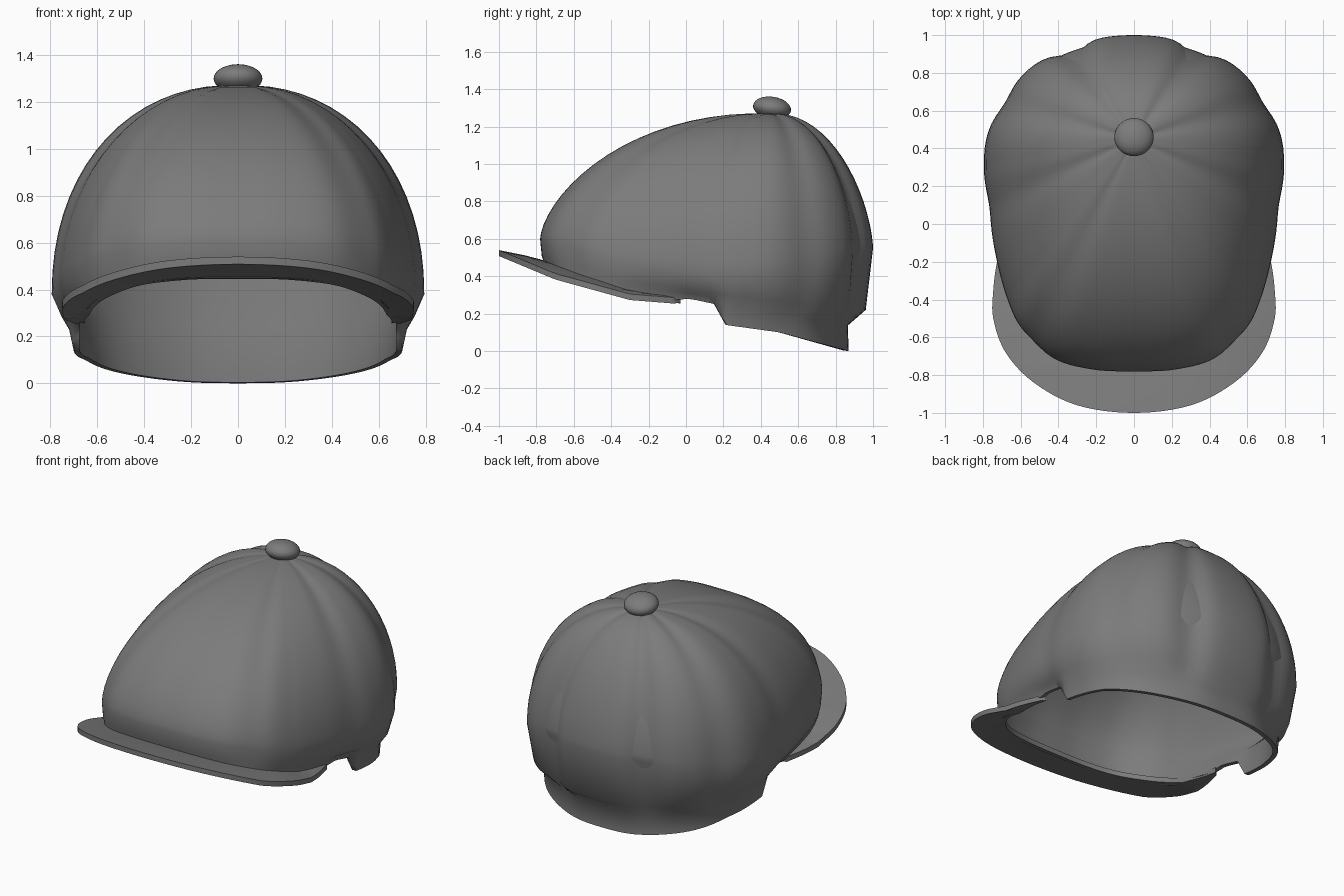
import bpy, bmesh
from math import sin, cos, pi, exp, atan2, degrees
from mathutils import Vector

if "Cube" in bpy.data.objects:
    bpy.data.objects.remove(bpy.data.objects["Cube"])

cloth = bpy.data.materials.new("dark_cloth")
cloth.diffuse_color = (.2, .2, .2, 1)
cloth.use_nodes = True
cloth.node_tree.nodes["Principled BSDF"].inputs["Base Color"].default_value = cloth.diffuse_color

def interp(table, y):
    if y <= table[0][0]:
        return table[0][1]
    for (a, za), (b, zb) in zip(table, table[1:]):
        if y <= b:
            return za + (zb - za) * (y - a) / (b - a)
    return table[-1][1]

def catmull(p0, p1, p2, p3, t):
    return 0.5 * (2 * p1 + (p2 - p0) * t + (2 * p0 - 5 * p1 + 4 * p2 - p3) * t * t
                  + (3 * p1 - p0 - 3 * p2 + p3) * t ** 3)

def outline(half, n=6):
    """Closed smooth outline from its right half (front to back)."""
    pts = [Vector(p) for p in half] + [Vector((-x, y)) for x, y in half[-2:0:-1]]
    m = len(pts)
    return [catmull(*(pts[(i + k - 1) % m] for k in range(4)), j / n)
            for i in range(m) for j in range(n)]

def finish(bm, name, angle):
    bmesh.ops.recalc_face_normals(bm, faces=bm.faces)
    me = bpy.data.meshes.new(name)
    bm.to_mesh(me)
    bm.free()
    me.materials.append(cloth)
    ob = bpy.data.objects.new(name, me)
    bpy.context.collection.objects.link(ob)
    bpy.ops.object.select_all(action='DESELECT')
    ob.select_set(True)
    bpy.context.view_layer.objects.active = ob
    bpy.ops.object.shade_smooth_by_angle(angle=angle)
    return ob

def skin(bm, rings, closed=True):
    for a, b in zip(rings, rings[1:]):
        n = len(a)
        for i in range(n if closed else n - 1):
            j = (i + 1) % n
            bm.faces.new((a[i], a[j], b[j], b[i]))

# Outlines seen from above: fullest part of the crown, and the head band
full = outline([(0, -.78), (.22, -.77), (.44, -.71), (.59, -.58), (.67, -.4), (.725, -.2), (.77, .05),
                (.795, .3), (.77, .5), (.67, .7), (.49, .87), (.25, .97), (0, 1.0)])
band = outline([(0, -.76), (.22, -.75), (.43, -.69), (.57, -.56), (.64, -.4), (.67, -.2), (.69, .05),
                (.7, .25), (.67, .45), (.58, .63), (.43, .76), (.22, .85), (0, .87)])
# Heights by y
Z_FULL = [(-.78, .6), (-.4, .48), (0, .42), (.3, .38), (.6, .42), (1, .55)]
Z_LOW = [(-.78, .51), (-.4, .39), (0, .33), (.3, .29), (.6, .26), (1, .22)]
Z_RIM = [(-.76, .45), (-.4, .32), (-.1, .27), (.02, .28), (.16, .25), (.21, .14), (.5, .1), (.87, 0)]
Z_BRIM = [(-1, .54), (-.7, .415), (-.3, .305), (-.05, .285)]
APEX = Vector((0, .45))
SEAMS = [(35, .08, 9), (74, .03, 8), (115, .012, 7), (153, .016, 6)]   # angle from back, depth, width

def crown_ring(a, inner=False):
    ring = []
    for f in full:
        d = f - APEX
        ang = abs(degrees(atan2(d.x, d.y)))
        groove = [(exp(-((ang - s) / w) ** 2), dep) for s, dep, w in SEAMS]
        g = max(v for v, _ in groove)
        cut = sum(v * dep for v, dep in groove)
        p = .94 + .36 * (d.y / d.length) ** 2
        zm = interp(Z_FULL, f.y)
        h = max(cos(a), 0) ** p
        if inner:
            q = APEX + d * sin(a) * .95
            z = zm + (1.225 - zm) * h
        else:
            q = APEX + d * sin(a) * (1 - cut * (1 - .4 * h))
            z = zm + (1.27 - zm) * h + .022 * sin(2 * a) * (1 - .7 * g)
        ring.append((q.x, q.y, z))
    return ring

# Crown shell: outer dome, tuck (tight at the back, soft at the sides), head band, lining
K = 18
angles = [(i + 1) / K * pi / 2 for i in range(K)]
rows = [crown_ring(a) for a in angles]
low, tuck, rim, rim_in, lining = [], [], [], [], []
for f, b, c in zip(full, band, rows[-1]):
    m = Vector(c[:2])
    back = min(1, max(0, (f.y - .45) / .45))
    q = m.lerp(b, .42 - .12 * back)
    t = m.lerp(b, .78 + .26 * back)
    zl, zr = interp(Z_LOW, f.y), interp(Z_RIM, b.y)
    low.append((q.x, q.y, zl))
    tuck.append((t.x, t.y, zl + (zr - zl) * .38))
    rim.append((b.x, b.y, zr))
    i = b * .965
    rim_in.append((i.x, i.y, zr + .004))
    i = b * .98
    lining.append((i.x, i.y, zl + .02))
rows += [low, tuck, rim, rim_in, lining]
rows += [crown_ring(a, True) for a in reversed(angles)]
bm = bmesh.new()
rings = [[bm.verts.new(co) for co in r] for r in rows]
skin(bm, rings)
for ring, z in ((rings[0], 1.27), (rings[-1], 1.225)):
    top = bm.verts.new((0, APEX.y, z))
    for i in range(len(ring)):
        bm.faces.new((ring[i], ring[i - 1], top))
finish(bm, "cap_crown", 1.0)

# Brim: closed cross-section swept from one side to the other
def half_curve(half, n=6):
    left = [Vector((-x, y)) for x, y in reversed(half[1:])]
    p = left + [Vector(q) for q in half]
    p = [2 * p[0] - p[1]] + p + [2 * p[-1] - p[-2]]
    pts = [catmull(*p[i:i + 4], j / n) for i in range(len(p) - 3) for j in range(n)]
    return pts + [p[-2]]

outer = half_curve([(0, -1), (.3, -.96), (.53, -.84), (.68, -.68), (.745, -.5),
                    (.745, -.35), (.725, -.2), (.685, -.06)])
inner = half_curve([(0, -.73), (.22, -.72), (.41, -.66), (.54, -.53), (.61, -.4),
                    (.64, -.25), (.655, -.13), (.655, -.03)])
bm = bmesh.new()
sections = []
for o, i in zip(outer, inner):
    zo = interp(Z_BRIM, o.y)
    zi = interp(Z_BRIM, i.y) + .05 * min(1, max(0, -i.y / .7))
    m = o.lerp(i, .5)
    top = [(o.x, o.y, zo), (m.x, m.y, (zo + zi) / 2 + .004), (i.x, i.y, zi)]
    bottom = [(x, y, z - .032) for x, y, z in reversed(top)]
    sections.append([bm.verts.new(c) for c in top + bottom])
skin(bm, sections)
bm.faces.new(sections[0])
bm.faces.new(sections[-1])
finish(bm, "brim", .6)

# Top button
bm = bmesh.new()
bmesh.ops.create_uvsphere(bm, u_segments=32, v_segments=16, radius=1)
button = finish(bm, "top_button", .6)
button.scale = (.104, .102, .06)
button.location = (0, .46, 1.3)
button.rotation_euler.x = -.15
